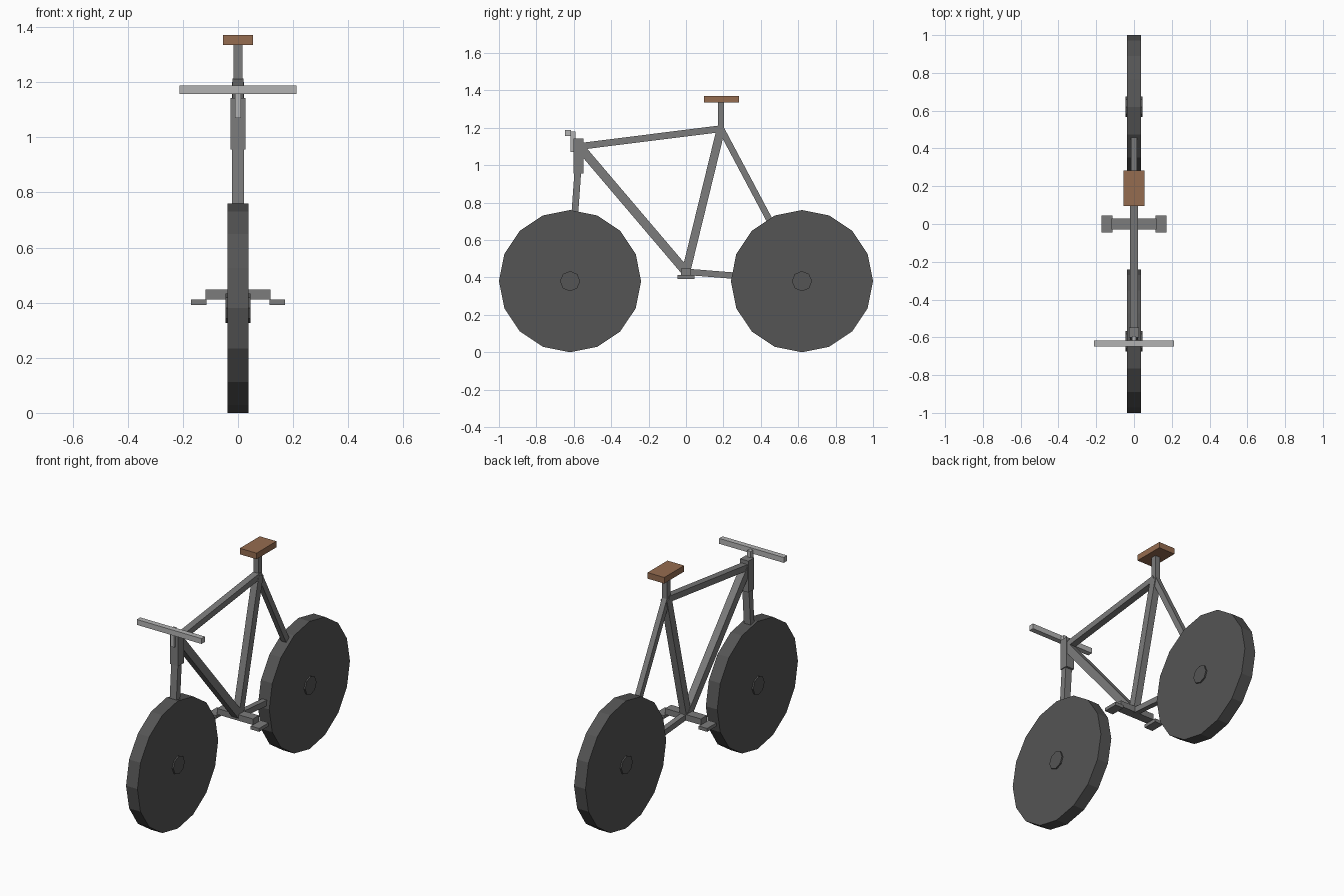
import bpy, math
from mathutils import Matrix

if "Cube" in bpy.data.objects:
    bpy.data.objects.remove(bpy.data.objects["Cube"])


def material(name, rgb):
    m = bpy.data.materials.new(name)
    m.diffuse_color = (*rgb, 1)
    m.use_nodes = True
    m.node_tree.nodes["Principled BSDF"].inputs["Base Color"].default_value = m.diffuse_color
    return m


dark = material("dark_rubber", (0.09, 0.09, 0.09))
light = material("light_metal", (0.45, 0.45, 0.45))
brown = material("brown_leather", (0.30, 0.15, 0.08))
grey = material("frame_grey", (0.2, 0.2, 0.2))


def finish(name, mat):
    ob = bpy.context.object
    ob.name = name
    ob.data.materials.append(mat)
    return ob


def box(name, lo, hi, mat=grey):
    bpy.ops.mesh.primitive_cube_add(size=1)
    ob = finish(name, mat)
    size = [b - a for a, b in zip(lo, hi)]
    mid = [(a + b) / 2 for a, b in zip(lo, hi)]
    ob.data.transform(Matrix.Translation(mid) @ Matrix.Diagonal((*size, 1)))
    return ob


def tube(name, a, b, width, thick):
    """Square tube between two (y, z) points in the middle plane."""
    dy, dz = b[0] - a[0], b[1] - a[1]
    ob = box(name, (-width / 2, -thick / 2, 0),
             (width / 2, thick / 2, math.hypot(dy, dz)))
    ob.location = (0, a[0], a[1])
    ob.rotation_euler.x = math.atan2(-dy, dz)
    return ob


def disc(name, y, radius, width, sides):
    bpy.ops.mesh.primitive_cylinder_add(vertices=sides, radius=radius, depth=width,
                                        location=(0, y, 0.38),
                                        rotation=(0, math.pi / 2, 0))
    return finish(name, dark)


# wheels with hubs
for side, y in (("front", -0.62), ("rear", 0.62)):
    disc(side + "_wheel", y, 0.38, 0.075, 16)
    disc(side + "_hub", y, 0.054, 0.092, 8)

# frame tubes
bottom, seat_top, head = (0.0, 0.43), (0.187, 1.195), (-0.57, 1.10)
front_axle, rear_axle = (-0.62, 0.38), (0.62, 0.38)
tube("top_tube", head, seat_top, 0.04, 0.036)
tube("down_tube", head, bottom, 0.044, 0.048)
tube("seat_tube", bottom, seat_top, 0.042, 0.045)
tube("seat_stay", seat_top, rear_axle, 0.032, 0.034)
tube("chain_stay", bottom, rear_axle, 0.032, 0.034)
tube("fork", front_axle, (-0.576, 1.0), 0.044, 0.036)
box("head_tube", (-0.027, -0.602, 0.956), (0.027, -0.549, 1.143))

# seat and post
box("seat_post", (-0.016, 0.171, 1.17), (0.016, 0.203, 1.34))
box("seat", (-0.055, 0.096, 1.335), (0.055, 0.283, 1.371), brown)

# handlebar and stem
box("stem", (-0.011, -0.618, 1.07), (0.011, -0.592, 1.18), light)
box("handlebar", (-0.213, -0.648, 1.157), (0.213, -0.616, 1.189), light)

# crank axle and pedals
box("crank_axle", (-0.118, -0.028, 0.412), (0.118, 0.028, 0.448))
for side, s in (("left", 1), ("right", -1)):
    xs = sorted((s * 0.115, s * 0.171))
    box(side + "_pedal", (xs[0], -0.045, 0.392), (xs[1], 0.045, 0.412))
